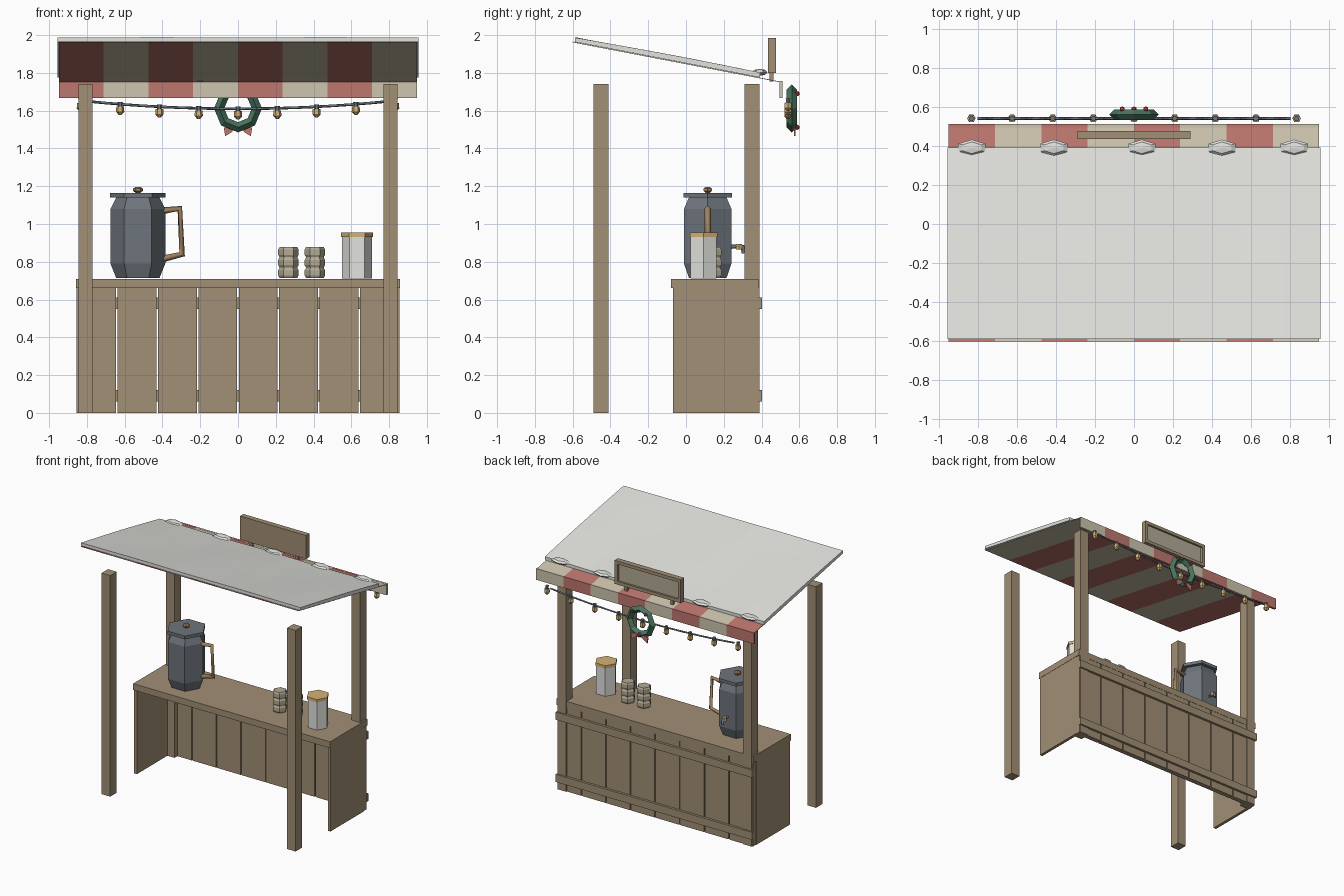
import bpy, bmesh, math
from mathutils import Vector

old = bpy.data.objects.get("Cube")
if old:
    bpy.data.objects.remove(old)


def colour(name, r, g, b):
    """Material from display values 0-255, stored linear."""
    rgba = [(c / 255) ** 2.2 for c in (r, g, b)] + [1]
    m = bpy.data.materials.new(name)
    m.use_nodes = True
    m.diffuse_color = rgba
    m.node_tree.nodes["Principled BSDF"].inputs["Base Color"].default_value = rgba
    return m


WOOD = colour("wood", 160, 142, 116)
SNOW = colour("snow white", 225, 225, 221)
RED = colour("cloth red", 188, 118, 110)
CREAM = colour("cloth cream", 205, 196, 173)
METAL = colour("slate metal", 110, 116, 123)
GOLD = colour("pale gold", 212, 178, 118)
GREEN = colour("wreath green", 74, 116, 95)
CLAY = colour("cup clay", 178, 169, 148)
BROWN = colour("handle brown", 160, 130, 98)
BERRY = colour("berry red", 178, 72, 70)


def finish(name, bm, *mats):
    bmesh.ops.recalc_face_normals(bm, faces=bm.faces)
    me = bpy.data.meshes.new(name)
    bm.to_mesh(me)
    bm.free()
    for m in mats:
        me.materials.append(m)
    ob = bpy.data.objects.new(name, me)
    bpy.context.collection.objects.link(ob)
    return ob


def prism(bm, profile, x0, x1, index=0):
    """Extrude a (y, z) outline along x."""
    a = [bm.verts.new((x0, y, z)) for y, z in profile]
    b = [bm.verts.new((x1, y, z)) for y, z in profile]
    n = len(a)
    faces = [bm.faces.new(a), bm.faces.new(b)]
    faces += [bm.faces.new((a[i], a[(i + 1) % n], b[(i + 1) % n], b[i])) for i in range(n)]
    for f in faces:
        f.material_index = index


def add_box(bm, x0, x1, y0, y1, z0, z1):
    prism(bm, [(y0, z0), (y1, z0), (y1, z1), (y0, z1)], x0, x1)


def box(name, mat, *bounds):
    bm = bmesh.new()
    add_box(bm, *bounds)
    return finish(name, bm, mat)


def lathe(name, mat, centre, profile, sides=6):
    """Faceted turned part from (radius, z) rings."""
    bm = bmesh.new()
    rings = []
    for r, z in profile:
        rings.append([bm.verts.new((centre[0] + r * math.cos(math.tau * i / sides),
                                    centre[1] + r * math.sin(math.tau * i / sides),
                                    centre[2] + z)) for i in range(sides)])
    for lo, hi in zip(rings, rings[1:]):
        for i in range(sides):
            j = (i + 1) % sides
            bm.faces.new((lo[i], lo[j], hi[j], hi[i]))
    bm.faces.new(rings[0])
    bm.faces.new(rings[-1])
    return finish(name, bm, mat)


def bar(name, mat, points, radius, sides=4):
    """Tube along a path."""
    cu = bpy.data.curves.new(name, "CURVE")
    cu.dimensions = "3D"
    cu.bevel_depth = radius
    cu.bevel_resolution = 0 if sides == 4 else 1
    cu.use_fill_caps = True
    sp = cu.splines.new("POLY")
    sp.points.add(len(points) - 1)
    for p, co in zip(sp.points, points):
        p.co = (*co, 1)
    cu.materials.append(mat)
    ob = bpy.data.objects.new(name, cu)
    bpy.context.collection.objects.link(ob)
    return ob


def ball(name, mat, centre, size, u=6, v=4):
    bm = bmesh.new()
    bmesh.ops.create_uvsphere(bm, u_segments=u, v_segments=v, radius=1)
    for vert in bm.verts:
        vert.co = Vector(centre) + vert.co * Vector(size)
    return finish(name, bm, mat)


# Corner posts and counter sides
for side, s in (("left", 1), ("right", -1)):
    for place, y in (("front", -0.45), ("back", 0.35)):
        box(f"{place}_{side}_post", WOOD, s * 0.77, s * 0.845, y - 0.04, y + 0.04, 0, 1.74)
    box(f"counter_{side}_side", WOOD, s * 0.832, s * 0.855, -0.07, 0.345, 0, 0.66)

# Counter top, planks and rails
box("counter_top", WOOD, -0.857, 0.857, -0.08, 0.385, 0.66, 0.71)
planks = bmesh.new()
pitch = 1.71 / 8
for i in range(8):
    x = -0.855 + i * pitch
    add_box(planks, x + 0.004, x + pitch - 0.004, 0.345, 0.383, 0, 0.66)
finish("counter_planks", planks, WOOD)
for name, z in (("lower", 0.06), ("upper", 0.55)):
    box(f"{name}_rail", WOOD, -0.855, 0.855, 0.383, 0.402, z, z + 0.06)


# Striped awning with hanging valance
def slope(y):
    return 1.85 - 0.192 * y


awning = bmesh.new()
band = 1.895 / 8
for i in range(8):
    x = -0.948 + i * band
    zf, zb = slope(-0.6), slope(0.5)
    prism(awning, [(-0.6, zf), (0.5, zb), (0.5, zb - 0.004), (-0.6, zf - 0.004)], x, x + band, i % 2)
    prism(awning, [(0.495, 1.668), (0.511, 1.668), (0.511, 1.756), (0.495, 1.756)], x, x + band, i % 2)
finish("striped_awning", awning, RED, CREAM)

# Snow sheet with a gently uneven top
snow = bmesh.new()
bmesh.ops.create_grid(snow, x_segments=10, y_segments=5, size=1)
bottom = snow.faces[:]
top = bmesh.ops.extrude_face_region(snow, geom=bottom, use_keep_orig=True)["geom"]
lifted = {g for g in top if isinstance(g, bmesh.types.BMVert)}
for v in snow.verts:
    x, y = v.co.x * 0.955, -0.098 + v.co.y * 0.49
    wave = 0.006 * math.sin(7 * x + 1.5) * math.cos(3 * y)
    v.co = (x, y, slope(y) + (0.025 + wave if v in lifted else 0.001))
finish("snow_sheet", snow, SNOW)
for i, x in enumerate((-0.83, -0.41, 0.04, 0.45, 0.82)):
    ball(f"snow_clump_{i + 1}", SNOW, (x, 0.39, 1.803), (0.08, 0.042, 0.018))

# Sign board with raised frame
box("sign_back", WOOD, -0.288, 0.288, 0.435, 0.455, 1.80, 1.985)
box("sign_panel", CLAY, -0.26, 0.26, 0.455, 0.462, 1.825, 1.96)
frame = bmesh.new()
for z in (1.80, 1.96):
    add_box(frame, -0.288, 0.288, 0.455, 0.477, z, z + 0.025)
for x in (-0.288, 0.263):
    add_box(frame, x, x + 0.025, 0.455, 0.477, 1.825, 1.96)
finish("sign_frame", frame, WOOD)
for x in (-0.2, 0.2):
    box("sign_peg", WOOD, x - 0.012, x + 0.012, 0.443, 0.463, 1.755, 1.80)

# String of hanging lights
def sag(x):
    return 1.61 + 0.062 * x * x


bar("light_cord", METAL, [(x / 10, 0.54, sag(x / 10)) for x in range(-8, 9)], 0.007)
for i in range(9):
    x = (i - 4) * 0.208
    at = (x, 0.54, sag(x))
    lathe("light_socket", METAL, at, [(0.012, -0.014), (0.014, 0.012)])
    lathe("light_bulb", GOLD, at, [(0.008, -0.056), (0.022, -0.04), (0.02, -0.012)])

# Wreath, berries and bow
bpy.ops.mesh.primitive_torus_add(major_segments=8, minor_segments=4, major_radius=0.1,
                                 minor_radius=0.027, location=(0, 0.56, 1.612),
                                 rotation=(math.pi / 2, 0, 0))
wreath = bpy.context.object
wreath.name = "wreath"
wreath.data.materials.append(GREEN)
for x, z in ((-0.06, 1.69), (0.06, 1.69), (0, 1.512)):
    ball("wreath_berry", BERRY, (x, 0.588, z), (0.014, 0.014, 0.014))
bow = bmesh.new()
for s in (-1, 1):
    corners = [(0, 1.53), (s * 0.075, 1.51), (s * 0.068, 1.465), (s * 0.035, 1.485)]
    face = bm_face = bow.faces.new([bow.verts.new((x, 0.572, z)) for x, z in corners])
    ext = bmesh.ops.extrude_face_region(bow, geom=[face], use_keep_orig=True)["geom"]
    bmesh.ops.translate(bow, vec=(0, 0.009, 0), verts=[g for g in ext if isinstance(g, bmesh.types.BMVert)])
finish("wreath_bow", bow, RED)

# Drink urn with lid, knob, handle and tap
urn = (-0.53, 0.115, 0.71)
lathe("urn_body", METAL, urn, [(0.115, 0.005), (0.145, 0.08), (0.145, 0.37), (0.115, 0.43)])
lathe("urn_lid", METAL, urn, [(0.147, 0.43), (0.147, 0.455)])
lathe("urn_knob", BROWN, urn, [(0.012, 0.455), (0.026, 0.465), (0.026, 0.477), (0.012, 0.487)])
bar("urn_handle", BROWN, [(-0.40, 0.115, 1.07), (-0.308, 0.115, 1.082),
                          (-0.296, 0.115, 0.84), (-0.40, 0.115, 0.815)], 0.018)
bar("tap_pipe", METAL, [(-0.53, 0.22, 0.88), (-0.53, 0.30, 0.88), (-0.53, 0.305, 0.845)], 0.012)
lathe("tap_valve", GOLD, (-0.53, 0.28, 0.88), [(0.018, -0.014), (0.018, 0.014)])

# Lidded jar and ridged cups
jar = (0.63, 0.093, 0.71)
lathe("jar_body", SNOW, jar, [(0.079, 0.002), (0.079, 0.225)])
lathe("jar_lid", GOLD, jar, [(0.084, 0.222), (0.084, 0.245)])
ridges = []
for i in range(3):
    z = 0.005 + i * 0.055
    ridges += [(0.047, z), (0.054, z + 0.012), (0.054, z + 0.04), (0.047, z + 0.052)]
for x in (0.267, 0.407):
    lathe("cup", CLAY, (x, 0.14, 0.71), ridges)
